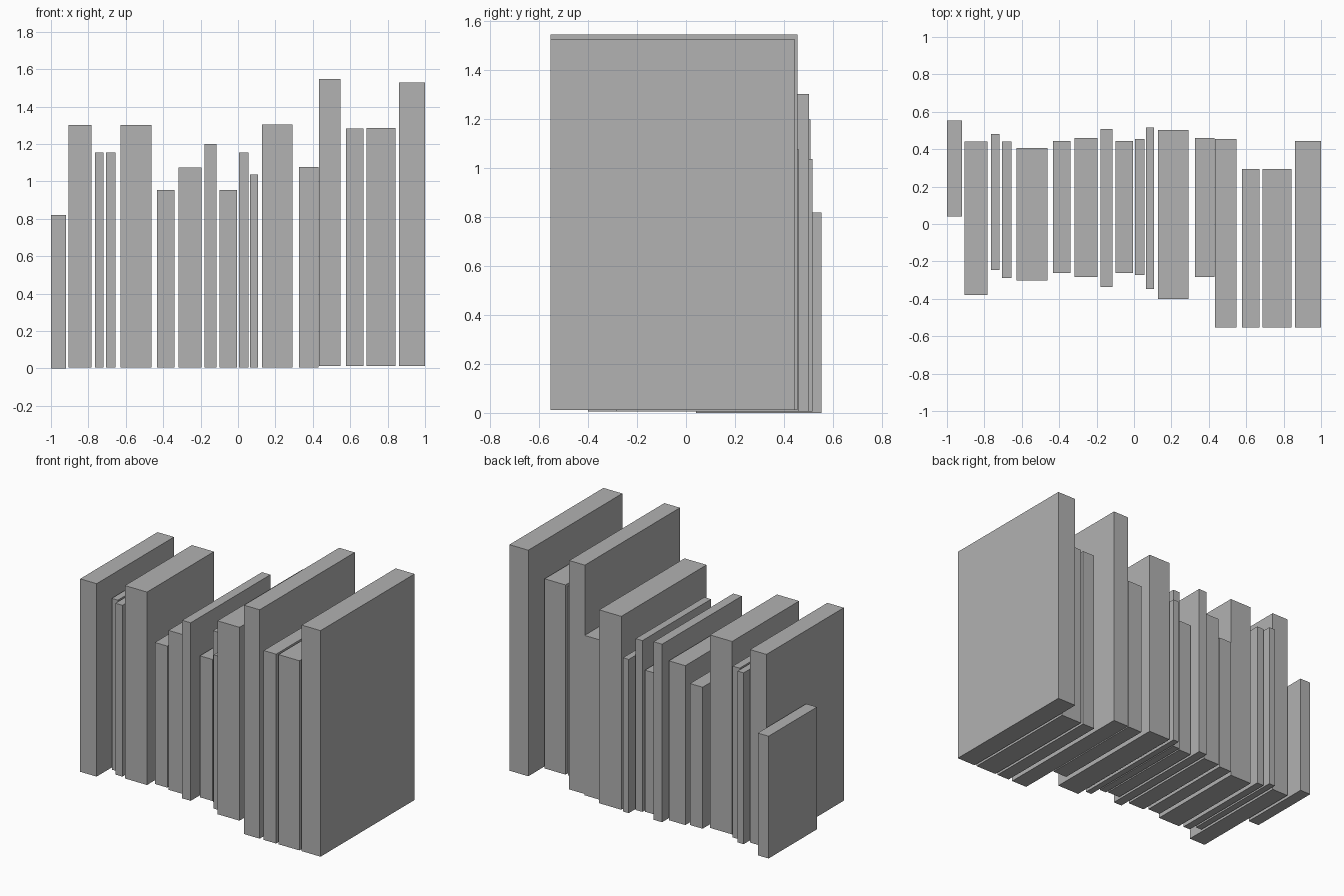
import bpy
import bmesh
from mathutils import Matrix, Vector

default_cube = bpy.data.objects.get("Cube")
if default_cube:
    bpy.data.objects.remove(default_cube, do_unlink=True)

# One plain material shared by every volume
grey = bpy.data.materials.new("plain_grey")
grey.use_nodes = True
grey_colour = (0.445, 0.445, 0.445, 1)
grey.diffuse_color = grey_colour
grey.node_tree.nodes["Principled BSDF"].inputs["Base Color"].default_value = grey_colour


def add_book(name, left, right, front, back, bottom, top):
    """Make one closed block standing upright between the given limits."""
    low = Vector((left, front, bottom))
    high = Vector((right, back, top))
    size = high - low
    placement = Matrix.Translation((low + high) / 2) @ Matrix.Diagonal((*size, 1))
    bm = bmesh.new()
    bmesh.ops.create_cube(bm, size=1, matrix=placement)
    mesh = bpy.data.meshes.new(name)
    bm.to_mesh(mesh)
    bm.free()
    mesh.materials.append(grey)
    book = bpy.data.objects.new(name, mesh)
    bpy.context.collection.objects.link(book)
    return book


# Each shelf section: name, floor height, and books as (left, right, front, back, top)
sections = [
    ("small_end_book", 0, [
        (-1, -.92, .04, .553, .82),
    ]),
    ("middle_book", .006, [
        (-.905, -.783, -.38, .44, 1.3),
        (-.765, -.72, -.245, .482, 1.155),
        (-.707, -.655, -.29, .44, 1.155),
        (-.627, -.463, -.303, .407, 1.3),
        (-.433, -.34, -.263, .443, .955),
        (-.317, -.195, -.284, .46, 1.075),
        (-.178, -.115, -.337, .508, 1.2),
        (-.098, -.005, -.263, .443, .955),
        (.005, .055, -.273, .455, 1.155),
        (.063, .106, -.348, .517, 1.037),
        (.128, .292, -.401, .503, 1.303),
        (.325, .43, -.284, .46, 1.078),
    ]),
    ("tall_end_book", .012, [
        (.432, .548, -.553, .455, 1.547),
        (.578, .67, -.553, .294, 1.282),
        (.688, .843, -.553, .294, 1.284),
        (.86, 1, -.553, .443, 1.528),
    ]),
]

# Stand the whole row side by side
for section_name, floor, books in sections:
    for number, (left, right, front, back, top) in enumerate(books, start=1):
        add_book(f"{section_name}_{number}", left, right, front, back, floor, top)
